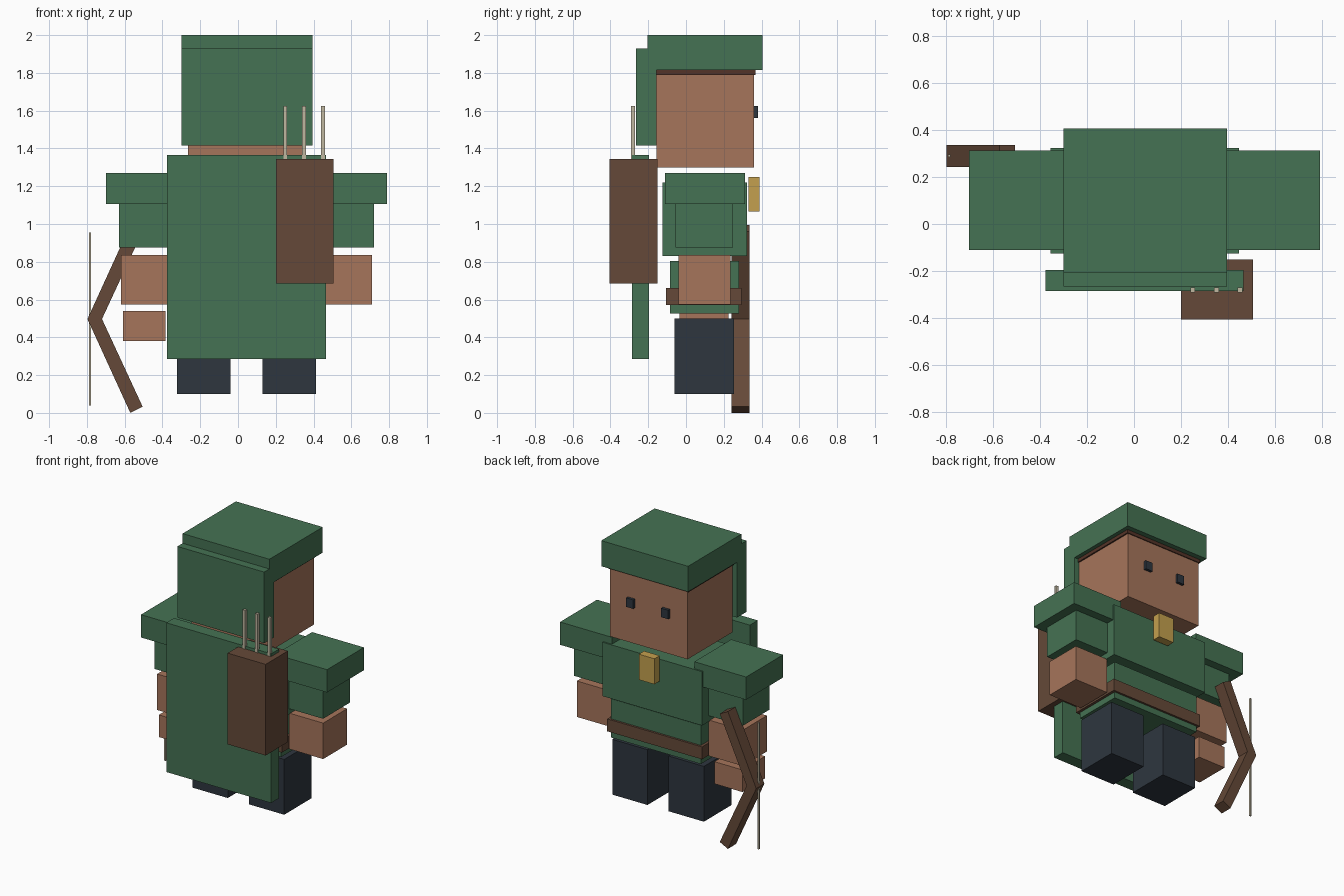
import bpy
import bmesh

if "Cube" in bpy.data.objects:
    bpy.data.objects.remove(bpy.data.objects["Cube"])


def material(name, r, g, b):
    # sRGB 0-255 converted to linear
    lin = lambda c: c / 12.92 if c <= 0.04045 else ((c + 0.055) / 1.055) ** 2.4
    m = bpy.data.materials.new(name)
    m.diffuse_color = (lin(r / 255), lin(g / 255), lin(b / 255), 1)
    m.use_nodes = True
    m.node_tree.nodes["Principled BSDF"].inputs["Base Color"].default_value = m.diffuse_color
    return m


GREEN = material("forest green cloth", 69, 114, 83)
SKIN = material("tan skin", 166, 117, 91)
LEATHER = material("brown leather", 101, 73, 56)
HAIR = material("dark brown hair", 84, 52, 40)
DARK = material("dark slate", 46, 54, 63)
PALE = material("pale wood", 192, 183, 160)
GOLD = material("gold", 196, 160, 78)


def finish(name, bm, mat):
    bmesh.ops.recalc_face_normals(bm, faces=bm.faces)
    me = bpy.data.meshes.new(name)
    bm.to_mesh(me)
    bm.free()
    me.materials.append(mat)
    ob = bpy.data.objects.new(name, me)
    bpy.context.collection.objects.link(ob)
    return ob


def box(name, mat, x, y, z):
    """Box spanning the (low, high) ranges on each axis."""
    bm = bmesh.new()
    bmesh.ops.create_cube(bm, size=1)
    for v in bm.verts:
        v.co = [r[0] + (r[1] - r[0]) * (c + 0.5) for r, c in zip((x, y, z), v.co)]
    return finish(name, bm, mat)


def prism(name, mat, profile, y0, y1):
    """Profile in x and z, extruded along y."""
    bm = bmesh.new()
    face = bm.faces.new([bm.verts.new((x, y0, z)) for x, z in profile])
    ext = bmesh.ops.extrude_face_region(bm, geom=[face])
    for v in ext["geom"]:
        if isinstance(v, bmesh.types.BMVert):
            v.co.y = y1
    return finish(name, bm, mat)


MID = 0.045  # body centre line


def pair(name, mat, inner, outer, y, z):
    """Two boxes mirrored about the body centre line."""
    box("left_" + name, mat, (MID - outer, MID - inner), y, z)
    box("right_" + name, mat, (MID + inner, MID + outer), y, z)


# Head, hair band, eyes and hood
box("head", SKIN, (-0.265, 0.355), (-0.155, 0.36), (1.30, 1.80))
box("hair", HAIR, (-0.275, 0.365), (-0.155, 0.367), (1.79, 1.816))
pair("eye", DARK, 0.112, 0.168, (0.355, 0.38), (1.56, 1.625))
box("hood_top", GREEN, (-0.30, 0.395), (-0.205, 0.405), (1.815, 2.0))
box("hood_back", GREEN, (-0.30, 0.395), (-0.265, -0.155), (1.415, 1.93))

# Body clothing
box("torso", GREEN, (-0.355, 0.445), (-0.125, 0.322), (0.83, 1.22))
box("tunic_skirt", GREEN, (-0.315, 0.405), (-0.085, 0.28), (0.525, 0.805))
box("belt", LEATHER, (-0.335, 0.425), (-0.105, 0.295), (0.57, 0.66))
box("brooch", GOLD, (-0.02, 0.105), (0.33, 0.39), (1.065, 1.25))
box("cloak", GREEN, (-0.375, 0.465), (-0.285, -0.195), (0.285, 1.365))

# Arms and legs
pair("shoulder_pad", GREEN, 0.33, 0.745, (-0.11, 0.312), (1.105, 1.27))
pair("sleeve", GREEN, 0.37, 0.675, (-0.055, 0.25), (0.875, 1.105))
pair("forearm", SKIN, 0.39, 0.665, (-0.04, 0.235), (0.575, 0.835))
box("bow_hand", SKIN, (-0.61, -0.385), (-0.035, 0.225), (0.38, 0.54))
pair("leg", DARK, 0.085, 0.367, (-0.06, 0.255), (0.10, 0.50))

# Quiver and arrows
box("quiver", LEATHER, (0.20, 0.505), (-0.405, -0.15), (0.685, 1.345))
for i in range(3):
    x = 0.25 + 0.1 * i
    box(f"arrow_{i + 1}", PALE, (x - 0.01, x + 0.01), (-0.29, -0.27), (1.30, 1.625))

# Bow: two straight limbs meeting at the grip, and its string
GRIP = 0.497
limb = [(-0.797, GRIP), (-0.57, 0.0), (-0.505, 0.033), (-0.72, GRIP)]
upper = [(x, 2 * GRIP - z) for x, z in reversed(limb[1:3])]
prism("bow", LEATHER, limb + upper, 0.242, 0.335)
box("bow_string", PALE, (-0.79, -0.778), (0.284, 0.296), (0.04, 0.955))
